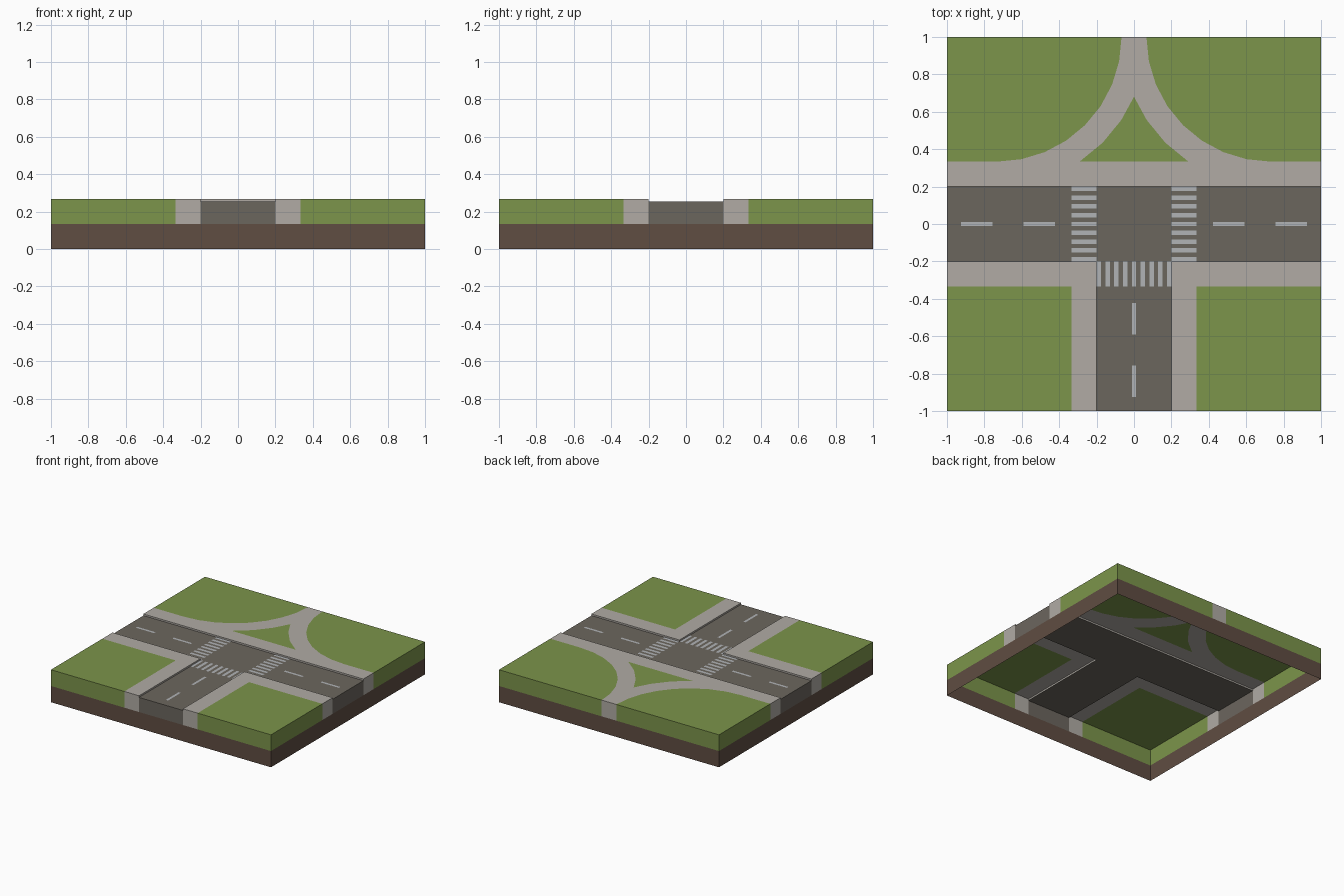
import bpy, bmesh
from math import cos, sin, asin, acos, radians, degrees

if "Cube" in bpy.data.objects:
    bpy.data.objects.remove(bpy.data.objects["Cube"])

TOP, ROAD, MID = 0.2667, 0.2533, 0.1333   # lawn/pavement, road, earth heights
R, P = 0.2, 0.3333                        # road half width, pavement outer edge


def material(name, rgb):
    m = bpy.data.materials.new(name)
    m.diffuse_color = (*[(c / 255) ** 2.2 for c in rgb], 1)
    m.use_nodes = True
    m.node_tree.nodes["Principled BSDF"].inputs["Base Color"].default_value = m.diffuse_color
    return m


GRASS = material("grass", (123, 147, 76))
PAVING = material("paving", (175, 170, 163))
ASPHALT = material("asphalt", (107, 102, 94))
EARTH = material("earth", (96, 78, 68))
PAINT = material("paint", (175, 178, 180))


def finish(name, bm, mat):
    me = bpy.data.meshes.new(name)
    bm.to_mesh(me)
    bm.free()
    me.materials.append(mat)
    bpy.context.collection.objects.link(bpy.data.objects.new(name, me))


def strip(bm, a, b, z0, z1):
    """Vertical quad below edge a-b, facing to the right of a->b."""
    bm.faces.new([bm.verts.new(p) for p in
                  ((*a, z0), (*b, z0), (*b, z1), (*a, z1))])


def on_border(a, b):
    return any(abs(a[i]) > 0.999 and abs(a[i] - b[i]) < 1e-6 for i in (0, 1))


def sheet(name, polys, z, mat, walls=True):
    """Flat polygons facing up, with side walls where they meet the tile border."""
    bm = bmesh.new()
    for pts in polys:
        area = sum(a[0] * b[1] - b[0] * a[1] for a, b in zip(pts, pts[1:] + pts[:1]))
        if area < 0:
            pts = pts[::-1]
        bm.faces.new([bm.verts.new((x, y, z)) for x, y in pts])
        for a, b in zip(pts, pts[1:] + pts[:1]):
            if walls and on_border(a, b):
                strip(bm, a, b, MID, z)
    finish(name, bm, mat)


def rect(x0, x1, y0, y1):
    return [(x0, y0), (x1, y0), (x1, y1), (x0, y1)]


def both(pts):
    return [pts, [(-x, y) for x, y in pts]]


def arc(r, angles):
    """Curved path edge, swept about a centre on the back border."""
    return [(0.7333 - r * cos(radians(a)), 1 - r * sin(radians(a))) for a in angles]


inner = arc(0.6667, [i * 11.25 for i in range(9)])
outer = arc(0.8, [degrees(acos(0.7333 / 0.8)), 33.75, 45, degrees(asin(0.6667 / 0.8))])
outer[0] = (0, outer[0][1])

# Earth sides (open underneath)
bm = bmesh.new()
c = rect(-1, 1, -1, 1)
for a, b in zip(c, c[1:] + c[:1]):
    strip(bm, a, b, 0, MID)
finish("earth_sides", bm, EARTH)

# Road surface
sheet("road", [[(-1, -R), (-R, -R), (-R, -1), (R, -1), (R, -R),
                (1, -R), (1, R), (-1, R)]], ROAD, ASPHALT)

# Pavements beside the road and curved footpaths
sheet("pavement", both([(R, -R), (R, -1), (P, -1), (P, -P), (1, -P), (1, -R)])
      + [rect(-1, 1, R, P)], TOP, PAVING)
sheet("curved_path", both(inner + outer[::-1] + [(0, 1)]), TOP, PAVING)

# Kerb faces
bm = bmesh.new()
for line in ([(-1, R), (1, R)], [(1, -R), (R, -R), (R, -1)], [(-R, -1), (-R, -R), (-1, -R)]):
    for a, b in zip(line, line[1:]):
        strip(bm, a, b, ROAD, TOP)
finish("kerbs", bm, PAVING)

# Lawns
sheet("front_lawns", both(rect(P, 1, -1, -P)), TOP, GRASS)
sheet("back_lawns", both(inner + [(1, P), (1, 1)]), TOP, GRASS)
sheet("triangle_lawn", [outer + [(-x, y) for x, y in outer[:0:-1]]], TOP, GRASS)

# Lane dashes
dashes = []
for d in (0.423, 0.757):
    dashes += both(rect(d, d + 0.167, -0.01, 0.01))
    dashes.append(rect(-0.01, 0.01, -d - 0.167, -d))
sheet("lane_dashes", dashes, ROAD + 0.001, PAINT, False)

# Zebra crossings
s = 2 * R / 17
zebra = []
for i in range(9):
    t = -R + 2 * i * s
    zebra += both(rect(R, P, t, t + s))
    zebra.append(rect(t, t + s, -P, -R))
sheet("zebra_crossings", zebra, ROAD + 0.001, PAINT, False)
